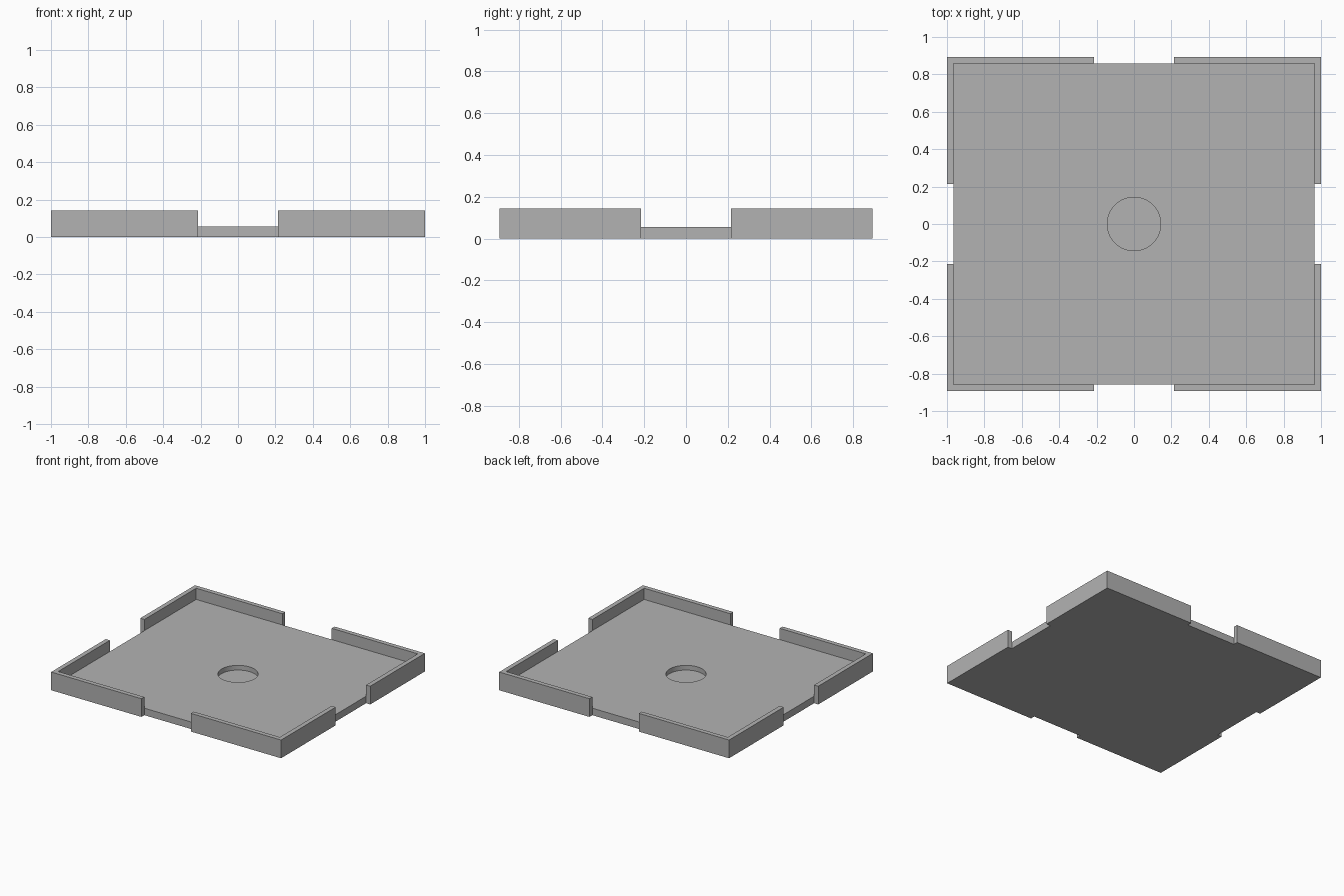
import bpy

cube = bpy.data.objects.get("Cube")
if cube:
    bpy.data.objects.remove(cube, do_unlink=True)

# Main dimensions
HALF_X, HALF_Y = 1.0, 0.893
HEIGHT, FLOOR = 0.143, 0.055
WALL = 0.036
NOTCH = 0.215
PIT_RADIUS, PIT_FLOOR = 0.143, 0.018

grey = bpy.data.materials.new("plain_grey")
grey.use_nodes = True
colour = (0.448, 0.448, 0.448, 1)
grey.diffuse_color = colour
grey.node_tree.nodes["Principled BSDF"].inputs["Base Color"].default_value = colour


def box(name, x0, x1, y0, y1, z0, z1):
    bpy.ops.mesh.primitive_cube_add(
        size=1, location=((x0 + x1) / 2, (y0 + y1) / 2, (z0 + z1) / 2))
    ob = bpy.context.object
    ob.name = name
    ob.scale = (x1 - x0, y1 - y0, z1 - z0)
    bpy.ops.object.transform_apply(location=True, rotation=False, scale=True)
    return ob


def cut(target, cutter):
    cutter.hide_render = True
    mod = target.modifiers.new("cut", 'BOOLEAN')
    mod.operation = 'DIFFERENCE'
    mod.solver = 'EXACT'
    mod.object = cutter
    bpy.context.view_layer.objects.active = target
    bpy.ops.object.modifier_apply(modifier=mod.name)
    bpy.data.objects.remove(cutter, do_unlink=True)


# Solid block hollowed out to leave the floor and rim
tray = box("tray", -HALF_X, HALF_X, -HALF_Y, HALF_Y, 0, HEIGHT)
in_x, in_y = HALF_X - WALL, HALF_Y - WALL
cut(tray, box("cavity", -in_x, in_x, -in_y, in_y, FLOOR, 1))

# Gap through the rim in the middle of each side
for s in (-1, 1):
    xs = sorted((s * in_x, s * 1.2))
    ys = sorted((s * in_y, s * 1.2))
    cut(tray, box("side_gap", *xs, -NOTCH, NOTCH, -1, 1))
    cut(tray, box("end_gap", -NOTCH, NOTCH, *ys, -1, 1))

# Shallow round recess in the floor
bpy.ops.mesh.primitive_cylinder_add(
    vertices=64, radius=PIT_RADIUS, depth=1, location=(0, 0, PIT_FLOOR + 0.5))
cut(tray, bpy.context.object)

tray.data.materials.clear()
tray.data.materials.append(grey)
bpy.ops.object.select_all(action='DESELECT')
tray.select_set(True)
bpy.context.view_layer.objects.active = tray
bpy.ops.object.shade_smooth_by_angle()
